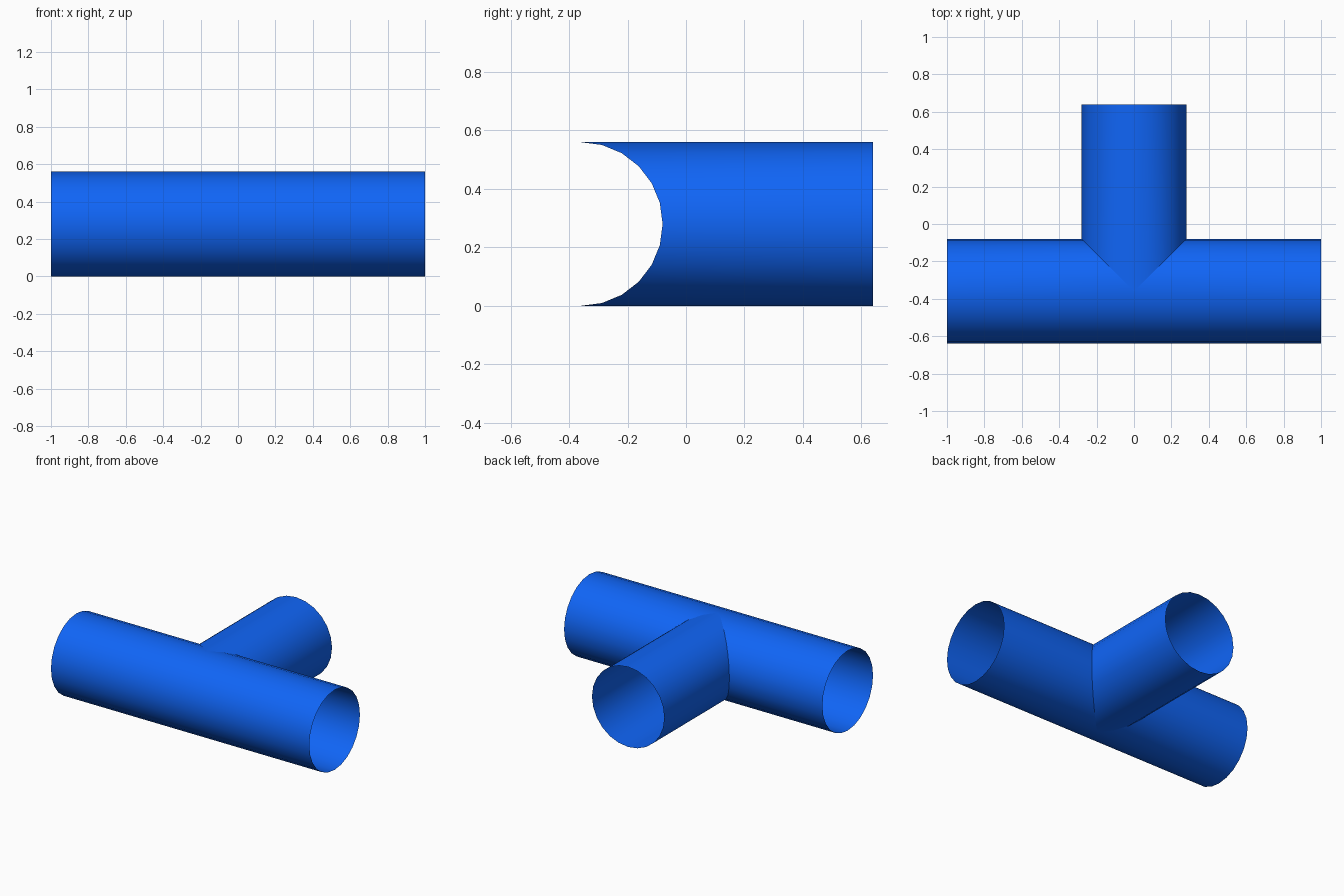
import bpy, bmesh
from math import sin, cos, tau

if "Cube" in bpy.data.objects:
    bpy.data.objects.remove(bpy.data.objects["Cube"])

SIDES, R = 24, 0.28
AXIS_Y, AXIS_Z = -0.36, 0.28      # centre line of the straight pipe
END_X, END_Y = 1.0, 0.64          # open pipe ends

bm = bmesh.new()
main_end, seam, branch_end = [], [], []
for i in range(SIDES):
    c, s = R * cos(tau * i / SIDES), R * sin(tau * i / SIDES)
    z = AXIS_Z + s
    cut = c if c > 1e-6 else 0.0  # mitre line on the back, centre plane on the front
    main_end.append(bm.verts.new((END_X, AXIS_Y + c, z)))
    seam.append(bm.verts.new((cut, AXIS_Y + c, z)))
    branch_end.append(bm.verts.new((cut, END_Y, z)) if c > -1e-6 else None)

for i in range(SIDES):
    j = (i + 1) % SIDES
    # straight pipe, right half
    bm.faces.new((main_end[j], main_end[i], seam[i], seam[j]))
    # branch pipe, right half, with a crisp mitred joint
    if branch_end[i] and branch_end[j]:
        bm.faces.new((branch_end[i], branch_end[j], seam[j], seam[i]))
        bm.edges.get((seam[i], seam[j])).smooth = False

for f in bm.faces:
    f.smooth = True
mesh = bpy.data.meshes.new("tee_pipe")
bm.to_mesh(mesh)
bm.free()

tee = bpy.data.objects.new("tee_pipe", mesh)
bpy.context.collection.objects.link(tee)

# left half
mirror = tee.modifiers.new("Mirror", 'MIRROR')
mirror.use_axis = (True, False, False)
mirror.merge_threshold = 0.0005

blue = bpy.data.materials.new("blue")
blue.diffuse_color = (0.005, 0.13, 0.93, 1)
blue.use_nodes = True
blue.node_tree.nodes["Principled BSDF"].inputs["Base Color"].default_value = blue.diffuse_color
mesh.materials.append(blue)
